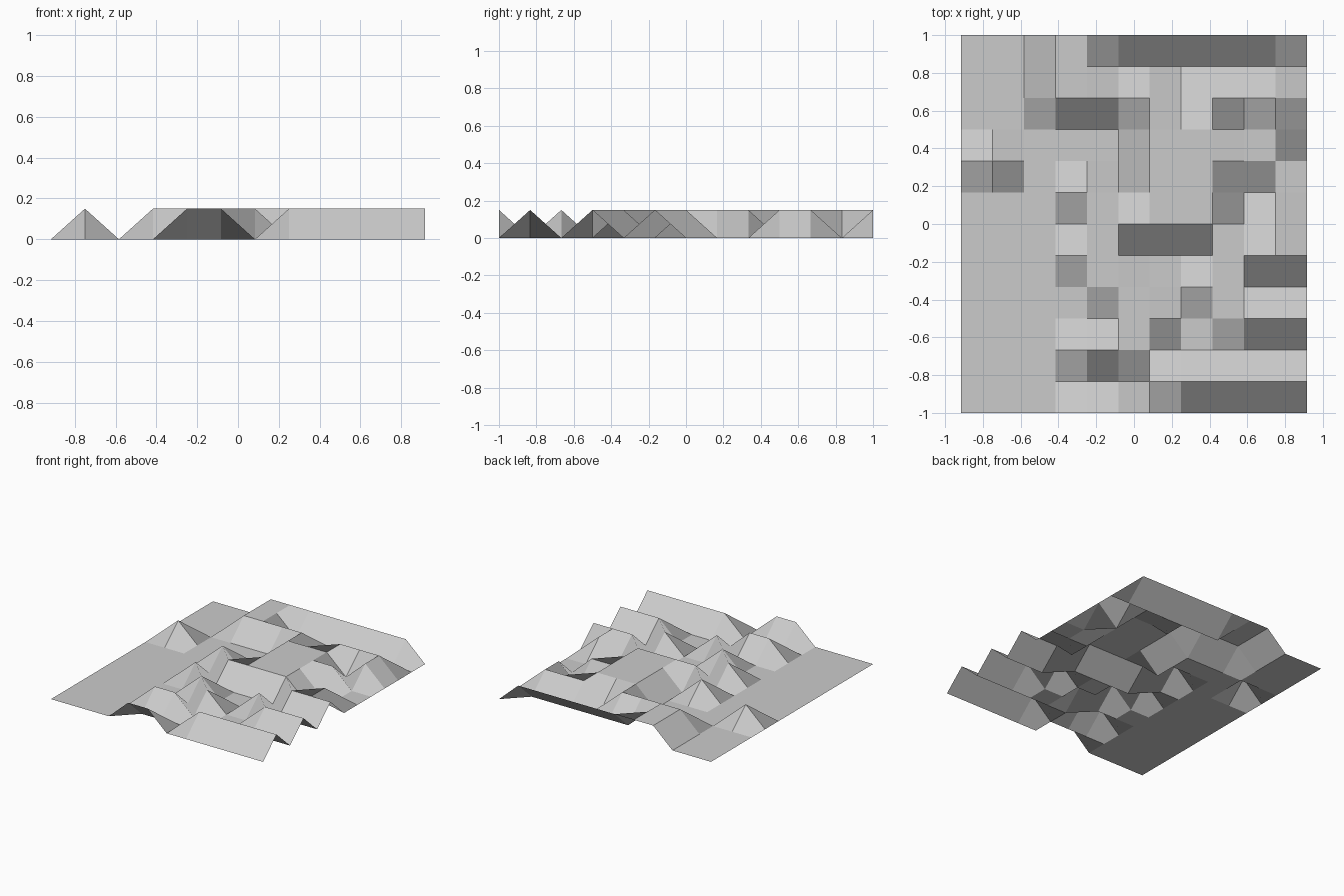
import bpy, bmesh

if "Cube" in bpy.data.objects:
    bpy.data.objects.remove(bpy.data.objects["Cube"])

CELL = 1 / 6        # grid spacing
RISE = 0.15         # height of raised points

# Raised points of each row, front to back (# = raised)
ROWS = [
    "....##......",
    ".......#####",
    "....##......",
    "......#..###",
    ".....#..#...",
    "....#....###",
    ".....####.#.",
    "....#.###...",
    ".#....####..",
    "......###.#.",
    "...####.###.",
    "...##.......",
    "...########.",
]
nx, ny = len(ROWS[0]), len(ROWS)

# Open terrain sheet: a flat quad grid with selected points lifted
bm = bmesh.new()
grid = [[bm.verts.new(((i - (nx - 1) / 2) * CELL,
                       (j - (ny - 1) / 2) * CELL,
                       RISE if mark == "#" else 0))
         for i, mark in enumerate(row)]
        for j, row in enumerate(ROWS)]
for j in range(ny - 1):
    for i in range(nx - 1):
        bm.faces.new((grid[j][i], grid[j][i + 1],
                      grid[j + 1][i + 1], grid[j + 1][i]))

mesh = bpy.data.meshes.new("terrain_sheet")
bm.to_mesh(mesh)
bm.free()
terrain = bpy.data.objects.new("terrain_sheet", mesh)
bpy.context.collection.objects.link(terrain)
